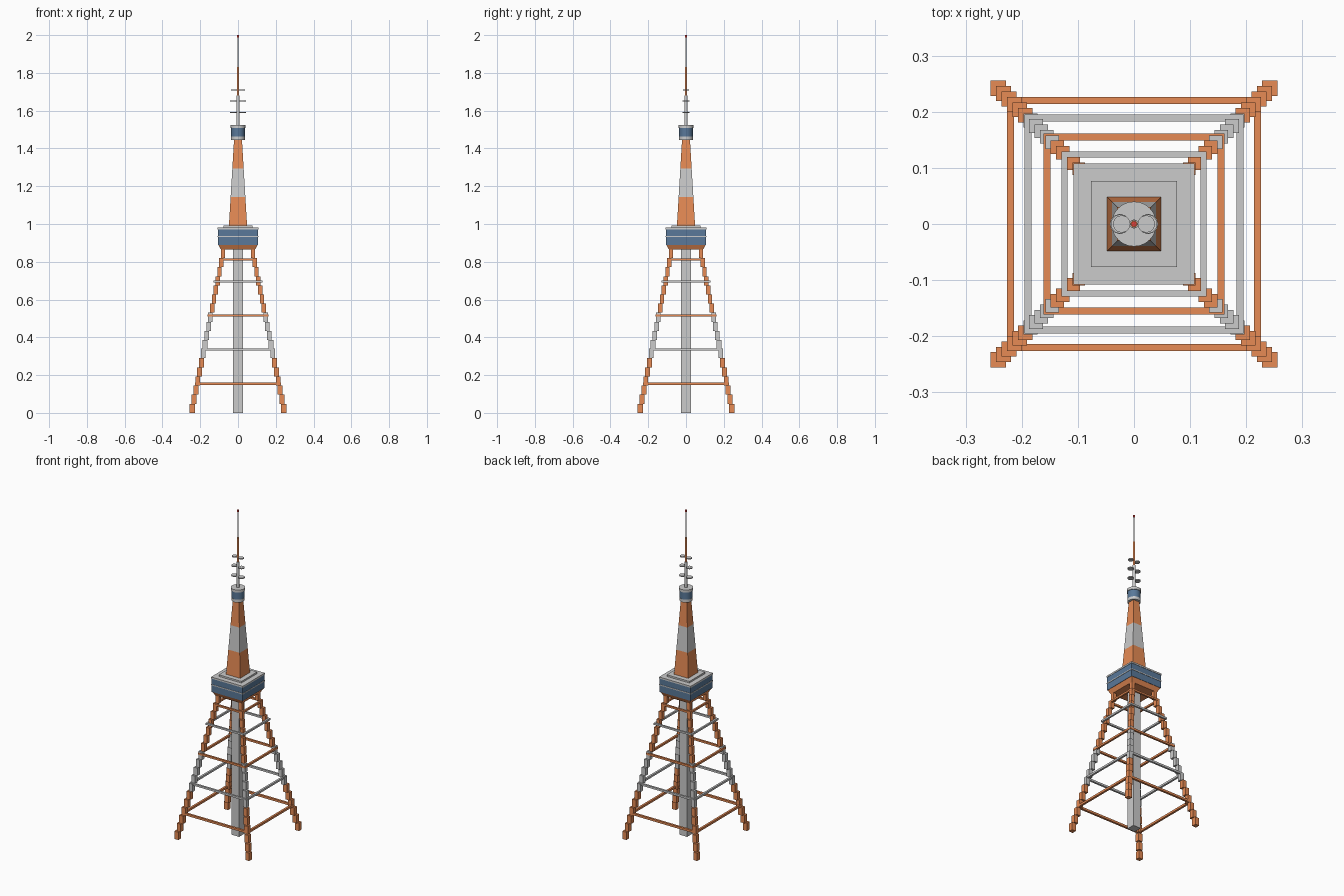
import bpy, bmesh, math

if "Cube" in bpy.data.objects:
    bpy.data.objects.remove(bpy.data.objects["Cube"])


def material(name, color):
    m = bpy.data.materials.new(name)
    m.diffuse_color = color
    m.use_nodes = True
    m.node_tree.nodes["Principled BSDF"].inputs["Base Color"].default_value = m.diffuse_color
    return m


ORANGE = material("orange_paint", (0.80, 0.26, 0.09, 1))
BLUE = material("blue_glass", (0.10, 0.19, 0.32, 1))
RED = material("red_lamp", (0.75, 0.05, 0.04, 1))


def finish(name, bm, mat=None):
    me = bpy.data.meshes.new(name)
    bmesh.ops.recalc_face_normals(bm, faces=bm.faces)
    bm.to_mesh(me)
    bm.free()
    ob = bpy.data.objects.new(name, me)
    bpy.context.collection.objects.link(ob)
    if mat:
        me.materials.append(mat)
    return ob


def add_box(bm, x, y, z, sx, sy, sz):
    verts = bmesh.ops.create_cube(bm, size=1)["verts"]
    for v in verts:
        v.co = (v.co.x * sx + x, v.co.y * sy + y, v.co.z * sz + z)


def square_stack(name, h0, h1, z0, z1, mat=None):
    """Square block or frustum with half widths h0 (bottom) and h1 (top)."""
    bm = bmesh.new()
    for v in bmesh.ops.create_cube(bm, size=2)["verts"]:
        h, z = (h0, z0) if v.co.z < 0 else (h1, z1)
        v.co = (v.co.x * h, v.co.y * h, z)
    return finish(name, bm, mat)


def cylinder(name, r, z0, z1, mat=None, x=0, sides=24, r_top=None):
    bm = bmesh.new()
    verts = bmesh.ops.create_cone(
        bm, cap_ends=True, segments=sides, radius1=r,
        radius2=r if r_top is None else r_top, depth=z1 - z0)["verts"]
    bmesh.ops.translate(bm, verts=verts, vec=(x, 0, (z0 + z1) / 2))
    ob = finish(name, bm, mat)
    for p in ob.data.polygons:
        p.use_smooth = sides > 12 and abs(p.normal.z) < 0.9
    if sides > 12:
        for e in ob.data.edges:
            a, b = (ob.data.vertices[i].co.z for i in e.vertices)
            e.use_edge_sharp = abs(a - b) < 1e-5
    return ob


# Four stepped legs, in painted bands
STEPS, TOP = 18, 0.868
step = TOP / STEPS
for band, lo, hi, mat in (("lower", 0, 6, ORANGE), ("middle", 6, 11, None),
                          ("upper", 11, STEPS, ORANGE)):
    for side_x in (-1, 1):
        for side_y in (-1, 1):
            bm = bmesh.new()
            for i in range(lo, hi):
                t = i / (STEPS - 1)
                c = 0.242 - 0.163 * t
                w = 0.027 - 0.005 * t
                add_box(bm, side_x * c, side_y * c, (i + 0.5) * step, w, w, step)
            finish(f"leg_{band}", bm, mat)

# Square rings of horizontal beams
for z, c, w, mat in ((0.155, 0.220, 0.013, ORANGE), (0.335, 0.189, 0.012, None),
                     (0.515, 0.155, 0.012, ORANGE), (0.695, 0.124, 0.011, None),
                     (0.812, 0.095, 0.011, ORANGE)):
    bm = bmesh.new()
    for s in (-1, 1):
        add_box(bm, 0, s * c, z, 2 * c + w, w, w)
        add_box(bm, s * c, 0, z, w, 2 * c - w, w)
    finish("beam_ring", bm, mat)

# Central lift shaft
square_stack("lift_shaft", 0.026, 0.026, 0, 0.87)

# Main observation deck
square_stack("deck_underside", 0.090, 0.104, 0.864, 0.890, ORANGE)
square_stack("deck_lower_windows", 0.106, 0.106, 0.890, 0.931, BLUE)
square_stack("deck_divider", 0.108, 0.108, 0.931, 0.937)
square_stack("deck_upper_windows", 0.106, 0.106, 0.937, 0.972, BLUE)
square_stack("deck_roof", 0.108, 0.108, 0.972, 0.982)
square_stack("deck_roof_plinth", 0.077, 0.077, 0.982, 0.992)

# Tapered upper tower in three bands
for name, h0, h1, z0, z1, mat in (
        ("tower_lower", 0.048, 0.039, 0.992, 1.143, ORANGE),
        ("tower_middle", 0.039, 0.030, 1.143, 1.293, None),
        ("tower_upper", 0.030, 0.021, 1.293, 1.445, ORANGE)):
    square_stack(name, h0, h1, z0, z1, mat)

# Small round upper deck
cylinder("upper_deck_floor", 0.037, 1.445, 1.463)
cylinder("upper_deck_windows", 0.036, 1.463, 1.508, BLUE)
cylinder("upper_deck_roof", 0.040, 1.508, 1.524)

# Antenna mast and tip
cylinder("mast_lower", 0.008, 1.524, 1.68, sides=12)
cylinder("mast_middle", 0.0065, 1.68, 1.83, ORANGE, sides=12)
cylinder("mast_upper", 0.0035, 1.83, 1.99, sides=12)
cylinder("mast_lamp", 0.005, 1.988, 2.0, RED, sides=12)

# Pairs of antenna discs
for z, off, r in ((1.591, 0.025, 0.018), (1.651, 0.024, 0.0175), (1.709, 0.022, 0.0155)):
    for s in (-1, 1):
        cylinder("antenna_disc", r, z - 0.003, z + 0.003, x=s * off, sides=12)
